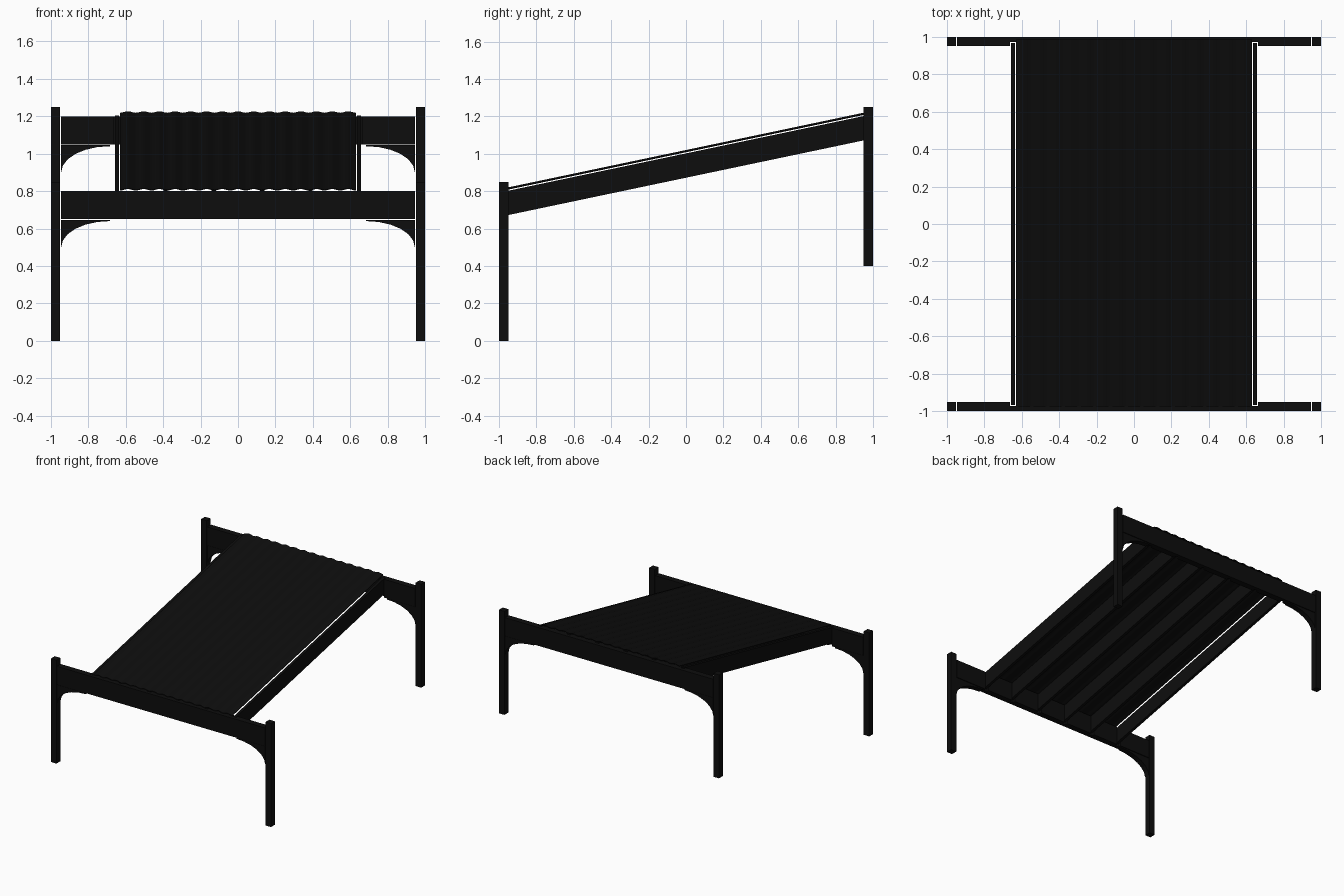
import bpy, bmesh, math
from mathutils import Vector

if "Cube" in bpy.data.objects:
    bpy.data.objects.remove(bpy.data.objects["Cube"])

mat = bpy.data.materials.new("black")
mat.diffuse_color = (0.004, 0.004, 0.004, 1)
mat.use_nodes = True
mat.node_tree.nodes["Principled BSDF"].inputs["Base Color"].default_value = mat.diffuse_color

SLOPE = 0.21          # roof rise per unit of y
RAFTER_X = [-0.647 + i * 1.294 / 5 for i in range(6)]


def prism(name, points, offset):
    """Extrude a closed 3D outline along an offset vector."""
    bm = bmesh.new()
    face = bm.faces.new([bm.verts.new(p) for p in points])
    ext = bmesh.ops.extrude_face_region(bm, geom=[face])
    bmesh.ops.translate(bm, vec=Vector(offset),
                        verts=[v for v in ext["geom"] if isinstance(v, bmesh.types.BMVert)])
    bmesh.ops.recalc_face_normals(bm, faces=bm.faces[:])
    me = bpy.data.meshes.new(name)
    bm.to_mesh(me)
    bm.free()
    me.materials.append(mat)
    ob = bpy.data.objects.new(name, me)
    bpy.context.collection.objects.link(ob)
    return ob


# End frames: posts, notched beam and curved braces
for label, s, base in (("front", -1, 0.0), ("back", 1, 0.4)):
    for side, sx in (("left", -1), ("right", 1)):
        # Square post
        prism(f"{label}_{side}_post",
              [(sx * x, s * y, base) for x, y in ((0.95, 0.95), (1, 0.95), (1, 1), (0.95, 1))],
              (0, 0, 0.85))
        # Curved corner brace
        arc = [(0.945 - 0.26 * (1 - math.cos(a)), 0.50 + 0.14 * math.sin(a))
               for a in [i * math.pi / 12 for i in range(7)]]
        outline = arc + [(0.685, 0.647), (0.945, 0.647)]
        prism(f"{label}_{side}_brace",
              [(sx * x, s * 0.953, base + z) for x, z in outline], (0, s * 0.044, 0))
    # Beam with a pocket for each rafter
    plan = [(-0.945, 0.95)]
    for x in RAFTER_X:
        plan += [(x - 0.016, 0.95), (x - 0.016, 0.972), (x + 0.016, 0.972), (x + 0.016, 0.95)]
    plan += [(0.945, 0.95), (0.945, 1), (-0.945, 1)]
    prism(f"{label}_beam", [(x, s * y, base + 0.65) for x, y in plan], (0, 0, 0.15))

# Sloping rafters
for i, x in enumerate(RAFTER_X):
    e = 0.966
    prism(f"rafter_{i + 1}",
          [(x - 0.011, y, z + SLOPE * y) for y, z in ((-e, 0.872), (e, 0.872), (e, 1.002), (-e, 1.002))],
          (0.022, 0, 0))

# Corrugated roof sheet
N, W, Y0, Y1 = 15 * 8, 0.63, -0.975, 0.985
wave = [(-W + 2 * W * i / N, 1.012 - 0.004 * math.cos(2 * math.pi * i / 8)) for i in range(N + 1)]
section = [(x, z + 0.004) for x, z in wave] + [(x, z) for x, z in reversed(wave)]
roof = prism("roof_sheet", [(x, Y0, z + SLOPE * Y0) for x, z in section],
             (0, Y1 - Y0, SLOPE * (Y1 - Y0)))
bpy.context.view_layer.objects.active = roof
roof.select_set(True)
bpy.ops.object.shade_smooth_by_angle(angle=math.radians(35))
